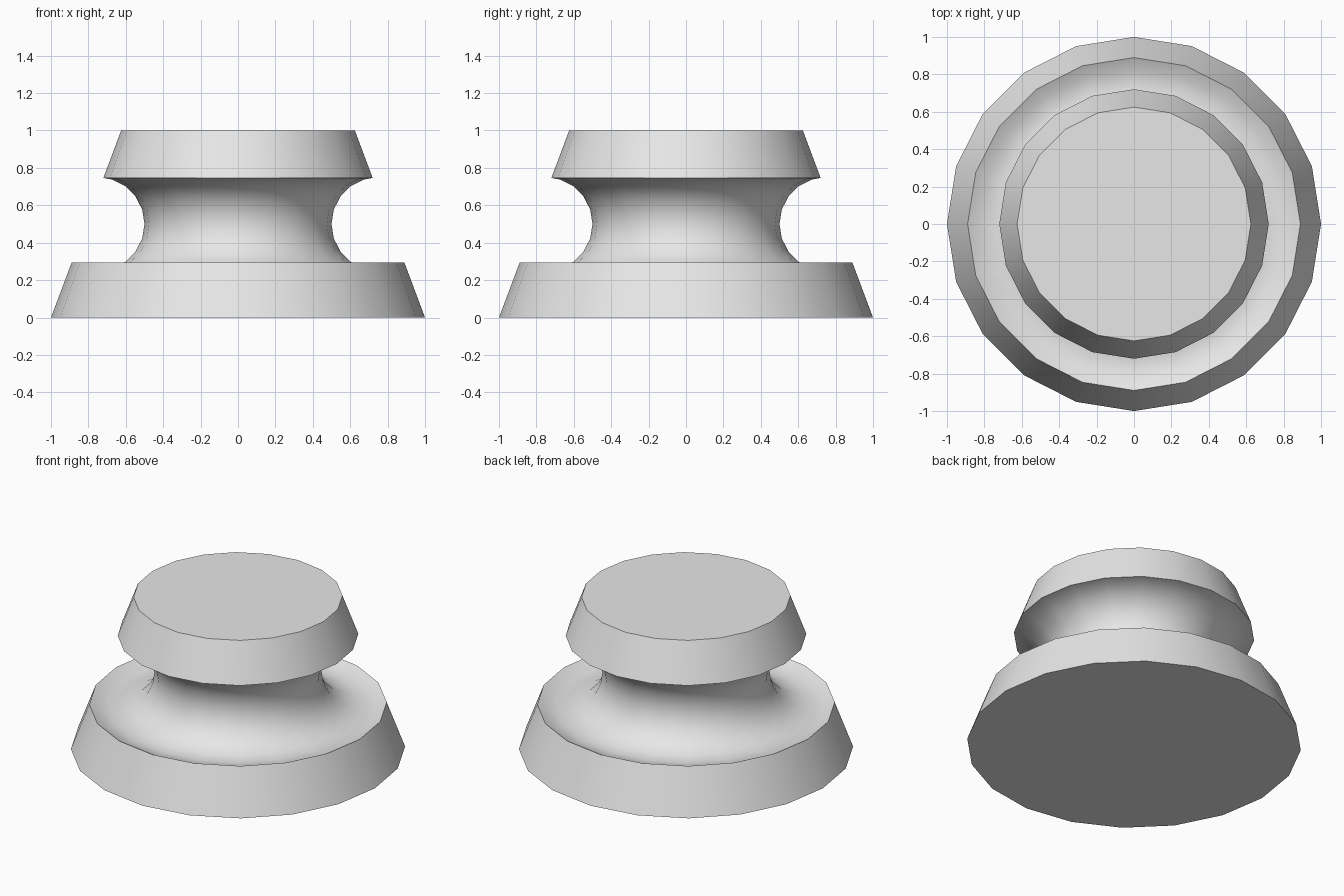
import bpy
import bmesh
import math

cube = bpy.data.objects.get("Cube")
if cube:
    bpy.data.objects.remove(cube, do_unlink=True)

SIDES = 20
TOP_RADIUS = 0.625
GROOVE_X, GROOVE_Z, GROOVE_R = 0.75, 0.5, 0.25

grey = bpy.data.materials.new("light grey")
grey.use_nodes = True
colour = (0.8, 0.8, 0.8, 1)
grey.diffuse_color = colour
grey.node_tree.nodes["Principled BSDF"].inputs["Base Color"].default_value = colour


def cone_radius(z):
    return 1 + (TOP_RADIUS - 1) * z


# Profile: tapered base, round groove, tapered cap
profile = [(1, 0), (cone_radius(0.294), 0.294)]
step = math.tau / SIDES
for i in range(17, 5, -1):
    a = i * step
    profile.append((GROOVE_X + GROOVE_R * math.cos(a), GROOVE_Z + GROOVE_R * math.sin(a)))
# keep only groove points inside the taper, then add the rim and the top edge
profile = profile[:2] + [p for p in profile[2:] if p[0] < cone_radius(p[1])]
profile += [(cone_radius(0.746), 0.746), (TOP_RADIUS, 1)]

# Lathe the profile into a closed solid
bm = bmesh.new()
rings = []
for r, z in profile:
    rings.append([bm.verts.new((r * math.cos(k * step), r * math.sin(k * step), z))
                  for k in range(SIDES)])
for low, high in zip(rings, rings[1:]):
    for k in range(SIDES):
        n = (k + 1) % SIDES
        bm.faces.new((low[k], low[n], high[n], high[k]))
bm.faces.new(rings[0][::-1])
bm.faces.new(rings[-1])
bmesh.ops.recalc_face_normals(bm, faces=bm.faces)

mesh = bpy.data.meshes.new("grooved_knob")
bm.to_mesh(mesh)
bm.free()
mesh.materials.append(grey)
knob = bpy.data.objects.new("grooved_knob", mesh)
bpy.context.collection.objects.link(knob)

# Smooth groove with crisp rims
bpy.ops.object.select_all(action="DESELECT")
knob.select_set(True)
bpy.context.view_layer.objects.active = knob
bpy.ops.object.shade_smooth_by_angle(angle=math.radians(30))
